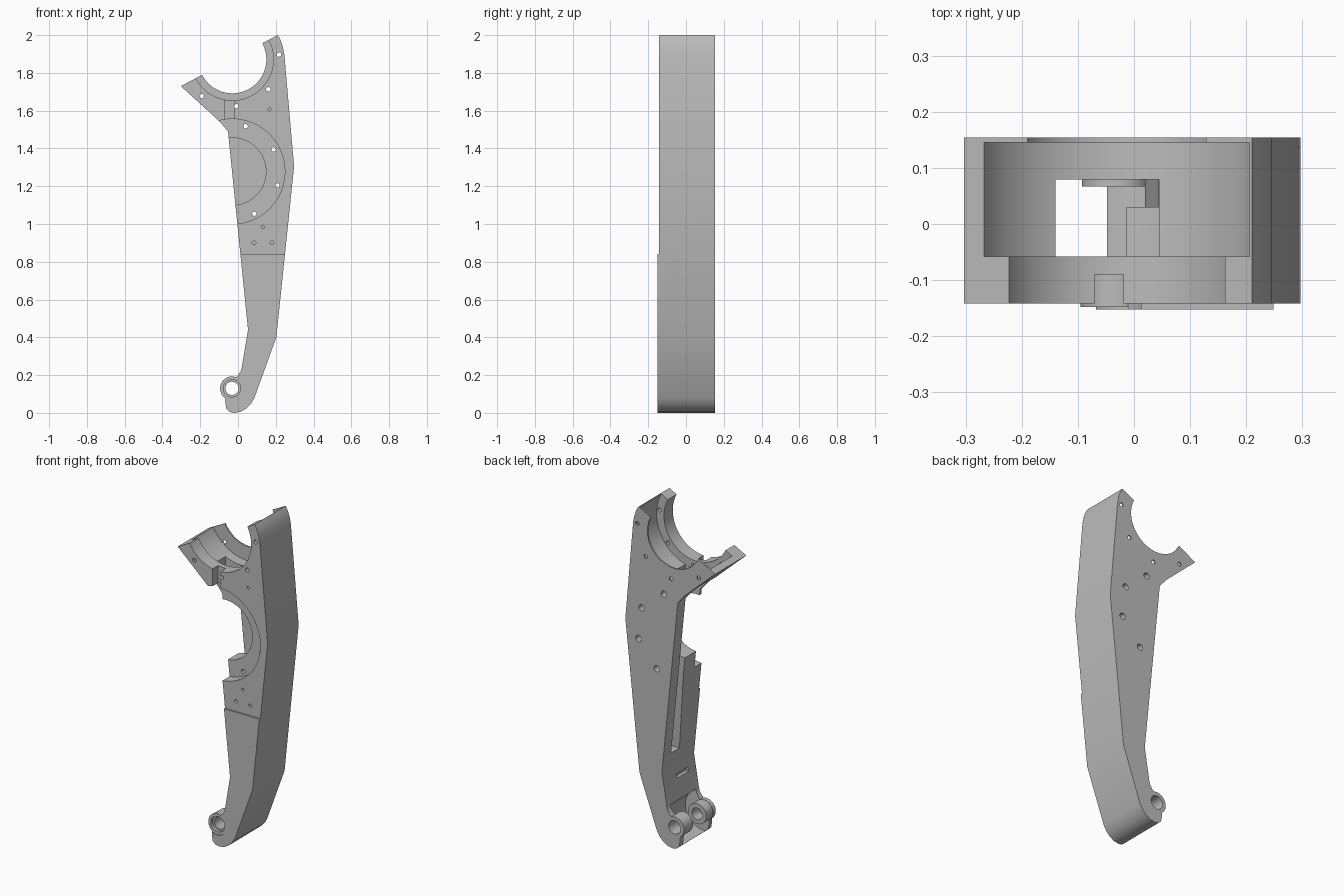
import bpy, bmesh, math
from mathutils import Matrix, Vector

cube = bpy.data.objects.get("Cube")
if cube:
    bpy.data.objects.remove(cube, do_unlink=True)

grey = bpy.data.materials.new("machined_grey")
grey.use_nodes = True
grey.diffuse_color = (0.5, 0.5, 0.5, 1)
grey.node_tree.nodes["Principled BSDF"].inputs["Base Color"].default_value = (0.5, 0.5, 0.5, 1)

FRONT, BACK = -0.152, 0.154
UPPER = (-0.03, 1.872)    # open saddle centre
MIDDLE = (-0.03, 1.278)   # round recess centre
PIVOT = (-0.032, 0.13)    # lower pivot centre


def finish(name, bm):
    bmesh.ops.recalc_face_normals(bm, faces=bm.faces)
    mesh = bpy.data.meshes.new(name)
    bm.to_mesh(mesh)
    bm.free()
    obj = bpy.data.objects.new(name, mesh)
    bpy.context.collection.objects.link(obj)
    mesh.materials.append(grey)
    return obj


def prism(name, points, axis, low, high):
    """Extrude a profile along y (points are x, z) or x (points are y, z)."""
    bm = bmesh.new()
    place = (lambda a, b: (a, low, b)) if axis == "y" else (lambda a, b: (low, a, b))
    face = bm.faces.new([bm.verts.new(place(a, b)) for a, b in points])
    step = Vector((0, high - low, 0)) if axis == "y" else Vector((high - low, 0, 0))
    new = bmesh.ops.extrude_face_region(bm, geom=[face])["geom"]
    bmesh.ops.translate(bm, vec=step, verts=[g for g in new if isinstance(g, bmesh.types.BMVert)])
    return finish(name, bm)


def box(name, x, y, z):
    return prism(name, [(x[0], z[0]), (x[1], z[0]), (x[1], z[1]), (x[0], z[1])], "y", *y)


def rod(name, centre, radius, low, high, sides=96):
    bm = bmesh.new()
    bmesh.ops.create_cone(bm, cap_ends=True, segments=sides, radius1=radius, radius2=radius,
                          depth=high - low)
    turn = Matrix.Translation((centre[0], (low + high) / 2, centre[1]))
    bmesh.ops.transform(bm, matrix=turn @ Matrix.Rotation(math.pi / 2, 4, "X"), verts=bm.verts)
    return finish(name, bm)


def combine(target, tool, operation="DIFFERENCE"):
    mod = target.modifiers.new("combine", "BOOLEAN")
    mod.operation, mod.solver, mod.object = operation, "EXACT", tool
    bpy.context.view_layer.objects.active = target
    bpy.ops.object.modifier_apply(modifier=mod.name)
    bpy.data.objects.remove(tool, do_unlink=True)


# Side outline, with the round pivot eye at the foot
eye = [(PIVOT[0] + 0.063 * math.cos(math.radians(a)), PIVOT[1] + 0.063 * math.sin(math.radians(a)))
       for a in range(235, 69, -11)]
toe = [(0.087, 0.08), (0.07, 0.05), (0.045, 0.024), (0.015, 0.006), (-0.02, 0), (-0.045, 0.006),
       (-0.062, 0.022), (-0.067, 0.05)]
outline = [(-0.303, 1.73), (0.21, 2.0), (0.225, 1.975), (0.237, 1.94), (0.245, 1.9),
           (0.297, 1.305), (0.203, 0.4)] + toe + eye + \
          [(0.003, 0.203), (0.015, 0.222), (0.02, 0.24), (0.053, 0.44), (-0.053, 1.49), (-0.10, 1.545)]
leg = prism("leg_frame", outline, "y", FRONT, BACK)

# Raised lower front: step the upper front back
combine(leg, box("front_step", (-1, 1), (-0.3, -0.142), (0.84, 2.2)))

# Stepped saddle bore
for radius, low, high in ((0.18, -0.3, 0.3), (0.2175, -0.31, 0.0), (0.267, -0.058, 0.145)):
    combine(leg, rod("saddle_bore", UPPER, radius, low, high, 128))

# Round recess and its inner opening
combine(leg, rod("recess", MIDDLE, 0.278, -0.3, -0.075, 128))
combine(leg, rod("recess_opening", MIDDLE, 0.178, -0.31, 0.078, 128))

# Channel open on the narrow side
channel = [(0.08, 0.53), (0.0, 0.53), (0.03, 1.0), (0.03, 1.28), (-0.058, 1.28),
           (-0.058, 1.5), (0.08, 1.5)]
combine(leg, prism("channel", channel, "x", -0.4, 0.17))

# Window below the saddle, front cable notch and small side slot
combine(leg, box("saddle_window", (-0.14, 0.045), (-0.0575, 0.0795), (1.42, 1.8)))
combine(leg, box("cable_notch", (-0.07, -0.019), (-0.3, -0.09), (1.5, 1.75)))
combine(leg, box("side_slot", (-0.1, 0.06), (-0.08, 0.03), (0.36, 0.385)))

# Fork gap with pivot bosses on both arms
combine(leg, rod("fork_gap", PIVOT, 0.122, -0.122, 0.12))
for low, high in ((-0.14, -0.06), (0.067, 0.14)):
    combine(leg, rod("boss", PIVOT, 0.061, low, high, 64), "UNION")
for radius, low, high in ((0.0645, -0.3, -0.148), (0.046, -0.31, -0.13), (0.035, -0.32, 0.32),
                          (0.04, 0.05, 0.3)):
    combine(leg, rod("pivot_bore", PIVOT, radius, low, high, 64))

# Through holes, then wider back holes and shallow front holes
rim_holes = [(0.217, 1.897), (0.161, 1.713), (-0.008, 1.623), (-0.193, 1.677)]
recess_holes = [(0.04, 1.517), (0.188, 1.395), (0.209, 1.204), (0.087, 1.055)]
for spot in rim_holes + recess_holes:
    combine(leg, rod("through_hole", spot, 0.012, -0.3, 0.3, 20))
for spot in recess_holes:
    combine(leg, rod("back_hole", spot, 0.019, 0.1, 0.3, 24))
for spot, radius in (((0.167, 1.607), 0.008), ((0.132, 0.984), 0.008),
                     ((0.085, 0.9), 0.01), ((0.18, 0.9), 0.01)):
    combine(leg, rod("blind_hole", spot, radius, -0.3, -0.1, 20))

bpy.ops.object.select_all(action="DESELECT")
leg.select_set(True)
bpy.context.view_layer.objects.active = leg
bpy.ops.object.shade_smooth_by_angle(angle=math.radians(25))
